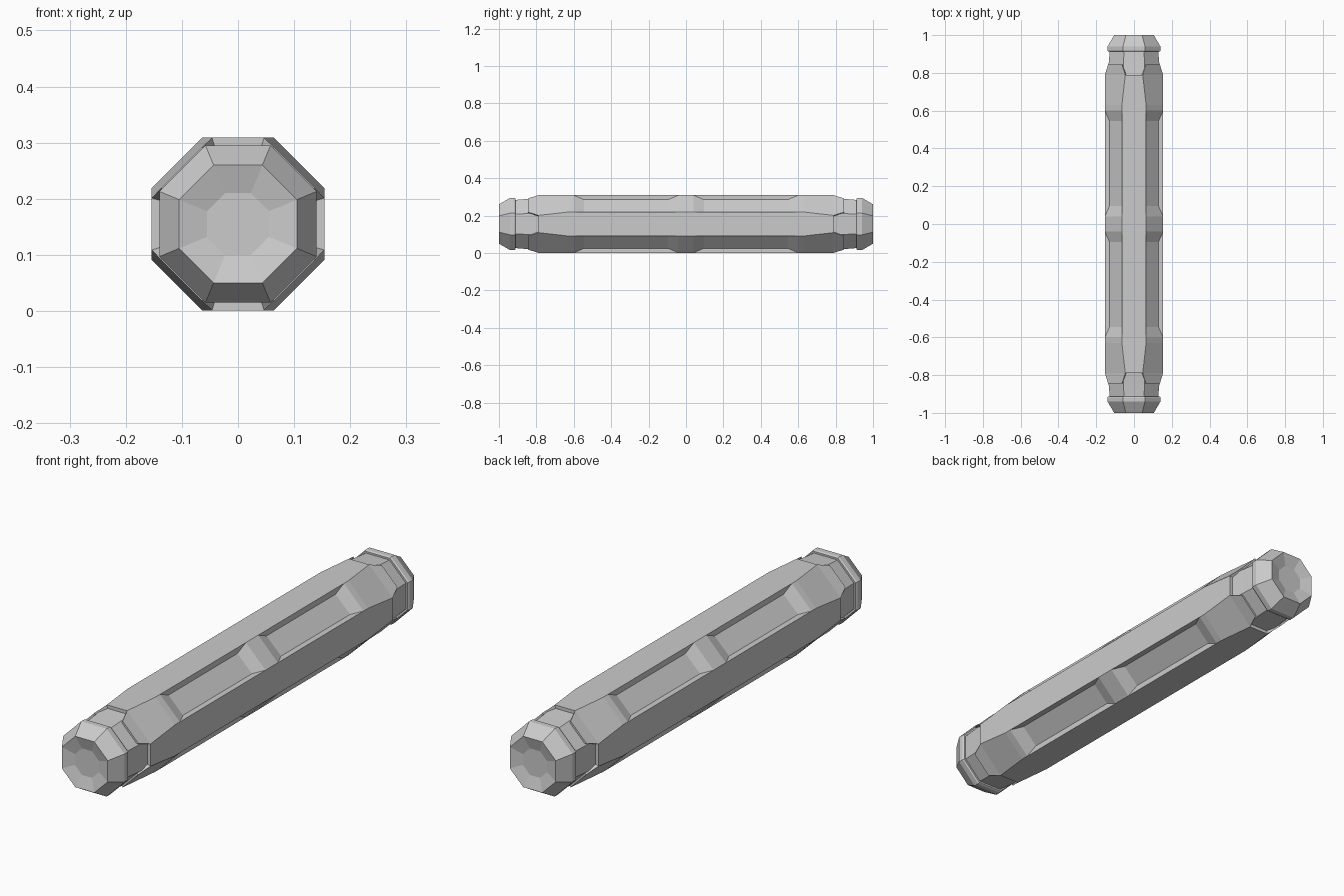
import bpy, bmesh
from mathutils import Vector

if "Cube" in bpy.data.objects:
    bpy.data.objects.remove(bpy.data.objects["Cube"])

ZC = 0.155          # height of the long axis
T = 2 ** 0.5 - 1    # half side of an octagon with apothem 1


def ring(y, c, a, d=0.0):
    """Octagon with corners at (c, a); d sinks the diagonal sides into channels."""
    pts = []
    for k in range(4):
        for x, z in ((c, a), (c, a - d), (a - d, c), (a, c)):
            for _ in range(k):
                x, z = z, -x
            pts.append(Vector((x, y, z + ZC)))
    return pts


def octagon(y, a):
    return ring(y, a * T, a)


def finish(name, bm):
    bmesh.ops.remove_doubles(bm, verts=bm.verts, dist=1e-5)
    bmesh.ops.recalc_face_normals(bm, faces=bm.faces)
    me = bpy.data.meshes.new(name)
    bm.to_mesh(me)
    bm.free()
    ob = bpy.data.objects.new(name, me)
    bpy.context.collection.objects.link(ob)
    return ob


def loft(name, rings):
    bm = bmesh.new()
    loops = [[bm.verts.new(p) for p in r] for r in rings]
    for r0, r1 in zip(loops, loops[1:]):
        n = len(r0)
        for i in range(n):
            j = (i + 1) % n
            bm.faces.new((r0[i], r0[j], r1[j], r1[i]))
    bm.faces.new(loops[0])
    bm.faces.new(loops[-1])
    return finish(name, bm)


# main barrel: tapered ends and two recessed channels on every diagonal side
A, C, D = 0.154, 0.064, 0.024
half = [(0.04, C, 0), (0.095, C, D), (0.545, C, D), (0.60, C, 0),
        (0.63, C, 0), (0.79, 0.046, 0)]
stations = [(-y, c, d) for y, c, d in reversed(half)] + half
loft("barrel", [ring(y, c, A, d) for y, c, d in stations])

for s, side in ((-1, "front"), (1, "back")):
    # neck between barrel and end cap
    loft(side + "_neck", [octagon(s * 0.78, 0.141), octagon(s * 0.85, 0.134),
                          octagon(s * 0.92, 0.128)])
    # end cap with chamfer and shallow dished face
    loft(side + "_cap", [octagon(s * y, a) for y, a in
                         ((0.912, 0.136), (0.918, 0.14), (0.94, 0.14),
                          (1.0, 0.105), (0.985, 0.055))])
    # diagonal prongs that reach over the neck
    near = ring(s * 0.789, 0.046, A)
    far = ring(s * 0.845, 0.064, 0.137)
    axis = Vector((0, 0, ZC))
    for k in range(4):
        outer = [near[4 * k], near[4 * k + 3], far[4 * k + 3], far[4 * k]]
        inner = []
        for p in outer:
            q = (p - axis) * 0.82 + axis
            q.y = p.y
            inner.append(q)
        loft(f"{side}_prong_{k + 1}", [outer, inner])
